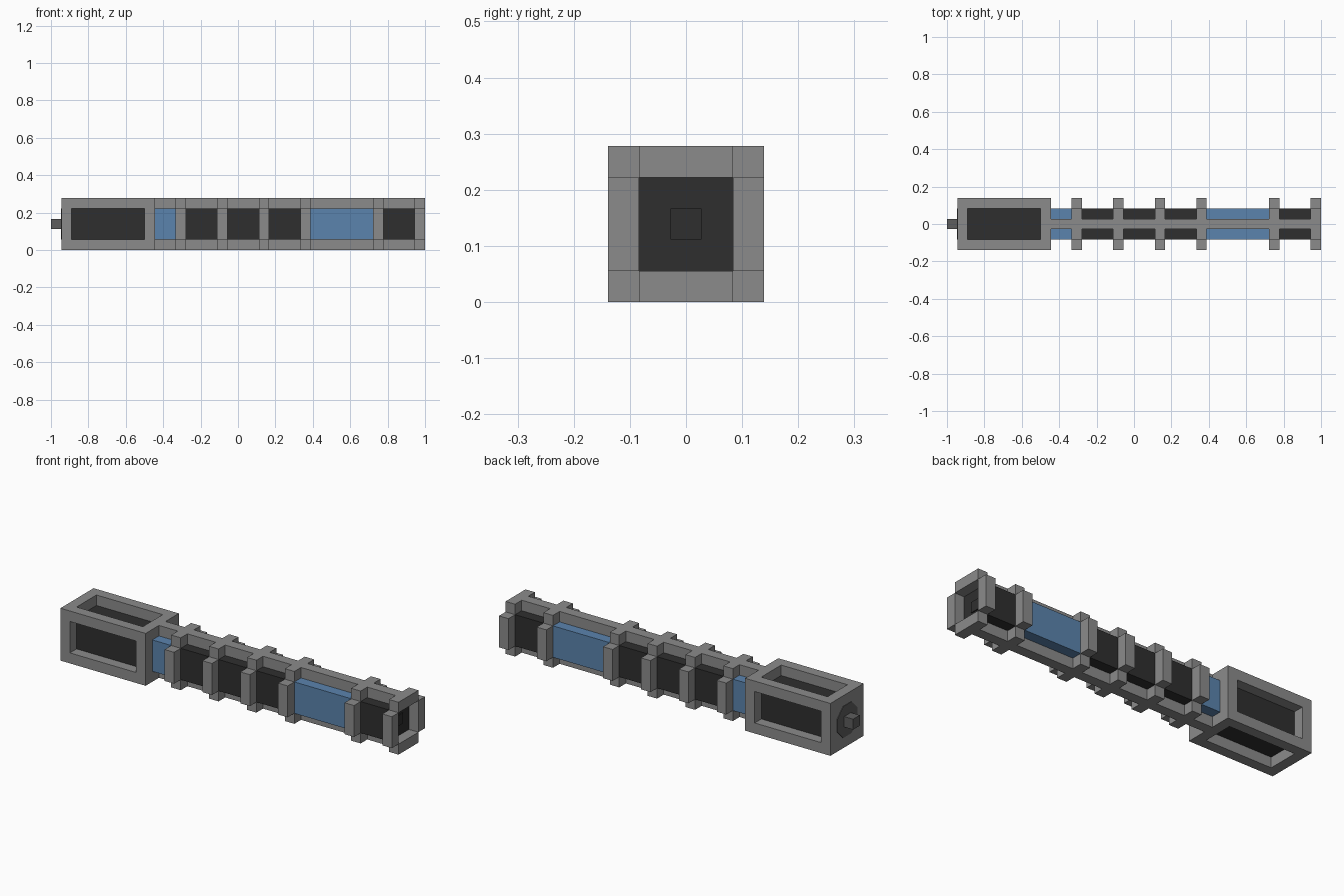
import bpy, bmesh, math
from mathutils import Matrix, Vector

if "Cube" in bpy.data.objects:
    bpy.data.objects.remove(bpy.data.objects["Cube"])

U = 1 / 36                                # grid unit of the design
AXIS = Vector((0, 0, 5))                  # centre line height, in units


def material(name, rgb):
    m = bpy.data.materials.new(name)
    m.use_nodes = True
    m.diffuse_color = (*rgb, 1)
    m.node_tree.nodes["Principled BSDF"].inputs["Base Color"].default_value = (*rgb, 1)
    return m


GREY = material("mid grey metal", (0.26, 0.26, 0.26))
STEEL = material("dark grey steel", (0.11, 0.11, 0.11))
BLACK = material("near black grip", (0.028, 0.028, 0.028))
BLUE = material("steel blue panel", (0.105, 0.23, 0.42))


def add_box(bm, x, y, z):
    """Add a box from (min, max) ranges measured from the centre line."""
    lo, hi = Vector((x[0], y[0], z[0])), Vector((x[1], y[1], z[1]))
    mat = Matrix.Translation((lo + hi) / 2) @ Matrix.Diagonal((*(hi - lo), 1))
    return bmesh.ops.create_cube(bm, size=1, matrix=mat)["verts"]


def finish(bm, name, *mats):
    bmesh.ops.translate(bm, verts=bm.verts, vec=AXIS)
    bmesh.ops.scale(bm, verts=bm.verts, vec=(U, U, U))
    mesh = bpy.data.meshes.new(name)
    bm.to_mesh(mesh)
    bm.free()
    for m in mats:
        mesh.materials.append(m)
    obj = bpy.data.objects.new(name, mesh)
    bpy.context.collection.objects.link(obj)
    return obj


def box(name, mat, x, y, z):
    bm = bmesh.new()
    add_box(bm, x, y, z)
    return finish(bm, name, mat)


# Pommel housing: four recessed windows with dark floors
bm = bmesh.new()
add_box(bm, (-34, -16), (-5, 5), (-5, 5))
bm.normal_update()
sides = [f for f in bm.faces if abs(f.normal.x) < 0.5]
bmesh.ops.inset_individual(bm, faces=sides, thickness=2, use_even_offset=True)
for f in sides:
    f.material_index = 1
ext = {f: f.normal.copy() for f in sides}
for f, n in ext.items():
    # push the window floor inward, leaving side walls
    new = bmesh.ops.extrude_discrete_faces(bm, faces=[f])["faces"][0]
    bmesh.ops.translate(bm, verts=new.verts, vec=-2 * n)
    for e in new.edges:
        for wall in e.link_faces:
            wall.material_index = 0
    new.material_index = 1
finish(bm, "pommel_housing", GREY, BLACK)

# Octagonal end plate and square pin
bm = bmesh.new()
bmesh.ops.create_cone(bm, cap_ends=True, segments=8, radius1=3 / math.cos(math.pi / 8),
                      radius2=3 / math.cos(math.pi / 8), depth=0.2,
                      matrix=Matrix.Translation((-34, 0, 0))
                      @ Matrix.Rotation(math.pi / 2, 4, "Y")
                      @ Matrix.Rotation(math.pi / 8, 4, "Z"))
finish(bm, "end_plate", STEEL)
box("end_pin", STEEL, (-36, -34), (-1, 1), (-1, 1))

# Core sections, alternating grip and blue panels
core = [("blue_collar", BLUE, -16, -12), ("grip_core", BLACK, -12, 14),
        ("blue_panel", BLUE, 14, 26), ("emitter_core", BLACK, 26, 34)]
for name, mat, a, b in core:
    box(name, mat, (a, b), (-3, 3), (-3, 3))
box("emitter_socket", BLACK, (34, 34.2), (-1, 1), (-1, 1))

# Rings: four separate bars around the core, with open corners
starts = [-12, -4, 4, 12, 26, 34]
for i, s in enumerate(starts, 1):
    bm = bmesh.new()
    for side in range(4):
        bar = add_box(bm, (s, s + 2), (-3, 3), (3, 5))
        bmesh.ops.rotate(bm, verts=bar, cent=(0, 0, 0),
                         matrix=Matrix.Rotation(side * math.pi / 2, 3, "X"))
    finish(bm, f"ring_{i}", GREY)

# Narrow rails along the top and bottom, bridging the rings
for name, z in (("top_rail", (3, 5)), ("bottom_rail", (-5, -3))):
    bm = bmesh.new()
    for a, b in zip([-16] + [s + 2 for s in starts], starts):
        add_box(bm, (a, b), (-1, 1), z)
    finish(bm, name, GREY)
